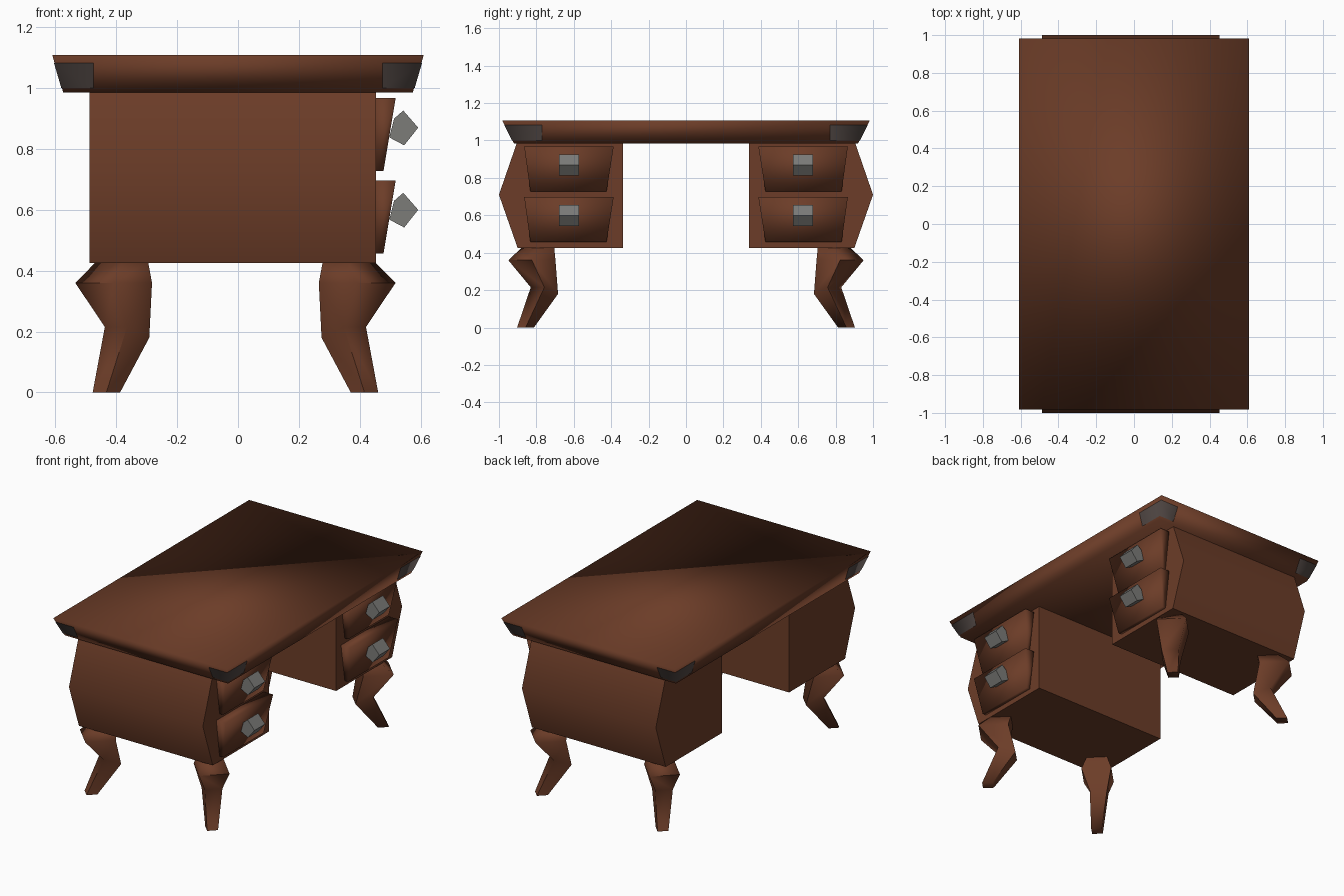
import bpy, bmesh, math

if "Cube" in bpy.data.objects:
    bpy.data.objects.remove(bpy.data.objects["Cube"])


def material(name, rgb):
    m = bpy.data.materials.new(name)
    m.diffuse_color = (*rgb, 1)
    m.use_nodes = True
    m.node_tree.nodes["Principled BSDF"].inputs["Base Color"].default_value = m.diffuse_color
    return m


WOOD = material("dark_wood", (0.15, 0.046, 0.021))
KNOB = material("knob_grey", (0.2, 0.2, 0.19))
TRIM = material("corner_grey", (0.085, 0.066, 0.06))


def loft(name, rings, mat, angle=180, caps=True, closed=True):
    """Skin a list of equal-sized vertex rings into one object."""
    bm = bmesh.new()
    rows = [[bm.verts.new(p) for p in ring] for ring in rings]
    n = len(rows[0])
    for a, b in zip(rows, rows[1:]):
        for i in range(n if closed else n - 1):
            j = (i + 1) % n
            bm.faces.new((a[i], a[j], b[j], b[i]))
    if caps:
        bm.faces.new(rows[0])
        bm.faces.new(rows[-1])
    bmesh.ops.recalc_face_normals(bm, faces=bm.faces)
    for f in bm.faces:
        f.smooth = True
    for e in bm.edges:
        if len(e.link_faces) == 2:
            e.smooth = e.calc_face_angle() < math.radians(angle)
    me = bpy.data.meshes.new(name)
    bm.to_mesh(me)
    bm.free()
    me.materials.append(mat)
    ob = bpy.data.objects.new(name, me)
    bpy.context.collection.objects.link(ob)
    return ob


def rect(x, y, z):
    return [(-x, -y, z), (x, -y, z), (x, y, z), (-x, y, z)]


# Table top with flared rim
Z0, Z1 = 0.985, 1.108
loft("table_top", [rect(0.574, 0.92, Z0), rect(0.61, 0.983, Z1)], WOOD)


def rim(z):
    t = (z - Z0) / (Z1 - Z0)
    return 0.574 + 0.036 * t + 0.002, 0.92 + 0.063 * t + 0.002


for sy in (-1, 1):
    side = "left" if sy < 0 else "right"

    # Pedestal with a bulging outer side
    prof = [(0.338, 0.425), (0.9, 0.425), (1.0, 0.71), (0.905, Z0), (0.338, Z0)]
    loft(f"pedestal_{side}",
         [[(x, sy * y, z) for y, z in prof] for x in (-0.488, 0.453)], WOOD, 60)

    # Drawers: fronts lean outward at the top and narrow at the bottom
    for k, dz in enumerate((0.0, -0.27)):
        zt, zb = 0.967 + dz, 0.727 + dz
        ys = [(0.425, zb), (0.832, zb), (0.865, zt), (0.387, zt)]
        back = [(0.445, sy * y, z) for y, z in ys]
        front = [(0.518 if z == zt else 0.478, sy * y, z) for y, z in ys]
        loft(f"drawer_{side}_{k}", [back, front], WOOD, 180)

        # Faceted pull knob
        kp = [(0.543, 0.926), (0.592, 0.87), (0.546, 0.812), (0.497, 0.838), (0.513, 0.9)]
        loft(f"knob_{side}_{k}",
             [[(x, sy * y, z + dz) for x, z in kp] for y in (0.573, 0.68)], KNOB, 75)

    for sx in (-1, 1):
        end = "rear" if sx < 0 else "front"

        # Cabriole leg: diagonal square sections (cx, cy, half, z outer, z inner)
        sections = [(0.424, 0.858, 0.045, 0, 0),
                    (0.356, 0.757, 0.073, 0.215, 0.18),
                    (0.400, 0.824, 0.126, 0.36, 0.36),
                    (0.372, 0.790, 0.085, 0.43, 0.43)]
        rings = []
        for cx, cy, h, zo, zi in sections:
            pts = [(cx + h, cy, zo), (cx, cy + h, zo), (cx - h, cy, zi), (cx, cy - h, zi)]
            rings.append([(sx * x - 0.0085, sy * y, z) for x, y, z in pts])
        loft(f"leg_{end}_{side}", rings, WOOD, 80)

        # Thin corner plate wrapped round the rim
        rings = []
        for z in (1.0, 1.082):
            X, Y = rim(z)
            rings.append([(sx * 0.475, sy * Y, z), (sx * X, sy * Y, z), (sx * X, sy * 0.77, z)])
        plate = loft(f"corner_plate_{end}_{side}", rings, TRIM, 180, caps=False, closed=False)
        # Face the plate away from the table
        bm = bmesh.new()
        bm.from_mesh(plate.data)
        bm.normal_update()
        for f in bm.faces:
            c = f.calc_center_median()
            if f.normal.x * sx + f.normal.y * sy < 0:
                f.normal_flip()
        bm.to_mesh(plate.data)
        bm.free()
